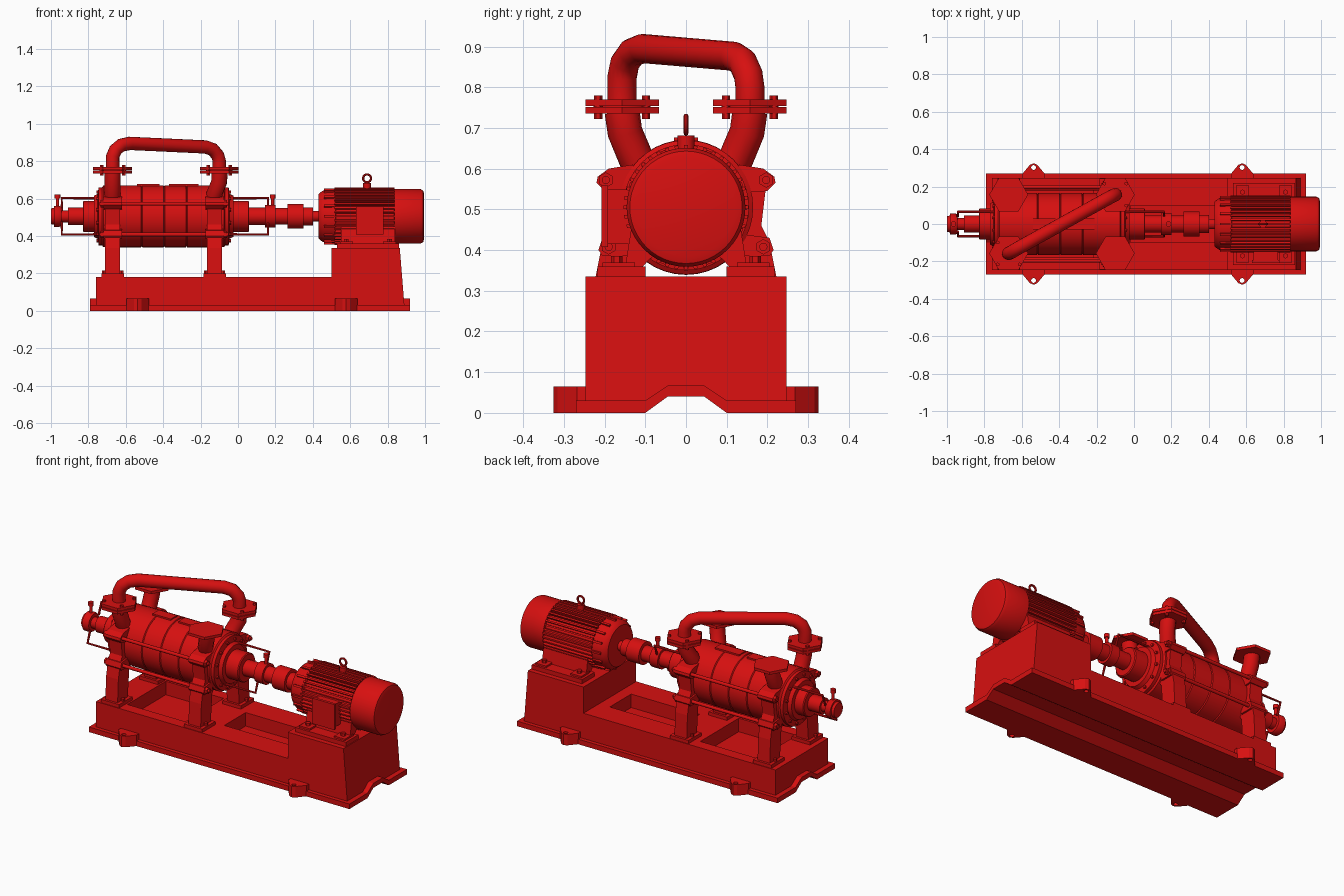
import bpy, bmesh, math
from mathutils import Vector, Matrix

if "Cube" in bpy.data.objects:
    bpy.data.objects.remove(bpy.data.objects["Cube"])

RED = (0.68, 0.005, 0.005, 1)
paint = bpy.data.materials.new("red paint")
paint.use_nodes = True
paint.diffuse_color = RED
paint.node_tree.nodes["Principled BSDF"].inputs["Base Color"].default_value = RED
AXIS = 0.505  # height of the shaft line


def finish(name, bm, smooth=True):
    bmesh.ops.recalc_face_normals(bm, faces=bm.faces)
    me = bpy.data.meshes.new(name)
    bm.to_mesh(me)
    bm.free()
    me.materials.append(paint)
    ob = bpy.data.objects.new(name, me)
    bpy.context.collection.objects.link(ob)
    if smooth:
        select(ob)
        bpy.ops.object.shade_smooth_by_angle(angle=math.radians(32))
    return ob


def select(ob):
    bpy.ops.object.select_all(action='DESELECT')
    ob.select_set(True)
    bpy.context.view_layer.objects.active = ob


def prism(name, pts, axis, a, b):
    """Extrude a 2D outline along an axis from a to b."""
    place = {'x': lambda p, t: (t, p[0], p[1]),
             'y': lambda p, t: (p[0], t, p[1]),
             'z': lambda p, t: (p[0], p[1], t)}[axis]
    bm = bmesh.new()
    lo = [bm.verts.new(place(p, a)) for p in pts]
    hi = [bm.verts.new(place(p, b)) for p in pts]
    bm.faces.new(lo)
    bm.faces.new(hi)
    for i in range(len(pts)):
        j = (i + 1) % len(pts)
        bm.faces.new((lo[i], lo[j], hi[j], hi[i]))
    return finish(name, bm, False)


def box(name, x0, x1, y0, y1, z0, z1):
    return prism(name, [(x0, y0), (x1, y0), (x1, y1), (x0, y1)], 'z', z0, z1)


def lathe(name, prof, n=40):
    """Revolve (x, radius) points about the shaft line."""
    bm = bmesh.new()
    rings = []
    for x, r in prof:
        rings.append([bm.verts.new((x, r * math.sin(math.tau * i / n),
                                    AXIS + r * math.cos(math.tau * i / n))) for i in range(n)])
    for p, q in zip(rings, rings[1:]):
        for i in range(n):
            j = (i + 1) % n
            bm.faces.new((p[i], p[j], q[j], q[i]))
    bm.faces.new(rings[0])
    bm.faces.new(rings[-1])
    return finish(name, bm)


def rod(name, a, b, r, n=12):
    a, b = Vector(a), Vector(b)
    bm = bmesh.new()
    m = Matrix.Translation((a + b) / 2) @ (b - a).to_track_quat('Z', 'Y').to_matrix().to_4x4()
    bmesh.ops.create_cone(bm, cap_ends=True, segments=n, radius1=r, radius2=r,
                          depth=(b - a).length, matrix=m)
    return finish(name, bm, n > 6)


def pipe(name, pts, r, res=4):
    cu = bpy.data.curves.new(name, 'CURVE')
    cu.dimensions = '3D'
    cu.bevel_depth, cu.bevel_resolution, cu.use_fill_caps = r, res, True
    sp = cu.splines.new('POLY')
    sp.points.add(len(pts) - 1)
    for p, co in zip(sp.points, pts):
        p.co = (*co, 1)
    cu.materials.append(paint)
    ob = bpy.data.objects.new(name, cu)
    bpy.context.collection.objects.link(ob)
    select(ob)
    bpy.ops.object.convert(target='MESH')
    bpy.ops.object.shade_smooth_by_angle(angle=math.radians(32))


def cut(ob, cutter):
    mod = ob.modifiers.new("cut", 'BOOLEAN')
    mod.operation, mod.object, mod.solver = 'DIFFERENCE', cutter, 'EXACT'
    select(ob)
    bpy.ops.object.modifier_apply(modifier=mod.name)
    bpy.data.objects.remove(cutter)


# Bed: arched skirt, body with motor pedestal, pockets
arch = [(-.1, 0), (-.045, .04), (.045, .04), (.1, 0)]
prism("bed_skirt", [(-.27, 0)] + arch + [(.27, 0), (.27, .03), (.1, .03), (.045, .067),
      (-.045, .067), (-.1, .03), (-.27, .03)], 'x', -.79, .92)
bed = prism("bed_body", [(-.76, .025), (-.76, .18), (.5, .18), (.5, .335), (.865, .335),
            (.89, .025)], 'y', -.247, .247)
cut(bed, prism("channel_cutter", [(-.1, 0), (-.045, .045), (.045, .045), (.1, 0)], 'x', -1, 1))
for x0, x1, w in [(-.6, -.22, .18), (-.02, .43, .1)]:
    cut(bed, box("pocket_cutter", x0, x1, -w, w, .1, .3))

# Lifting lugs on the bed sides
for x in (-.537, .578):
    for s in (-1, 1):
        lug = prism("lifting_lug", [(x - .06, s * .24), (x - .06, s * .268), (x - .02, s * .316),
                    (x, s * .325), (x + .02, s * .316), (x + .06, s * .268), (x + .06, s * .24)],
                    'z', 0, .065)
        cut(lug, rod("hole_cutter", (x, s * .302, -.1), (x, s * .302, .2), .013))

# Pump barrel: stage rings with shallow grooves
prof = []
edges = [-.64, -.515, -.395, -.275, -.155]
for a, b in zip(edges, edges[1:]):
    prof += [(a, .16), (a + .004, .166), (b - .004, .166), (b, .16)]
lathe("pump_barrel", [p for i, p in enumerate(prof) if i % 4 or i == 0])
for x0, x1 in ((-.54, -.42), (-.37, -.21)):
    box("barrel_top_pad", x0, x1, -.03, .03, AXIS + .15, AXIS + .172)

# End casings with legs, ears, and nozzles
for cx, out in ((-.67, -1), (-.125, 1)):
    lathe("end_casing", [(cx - .06, .15), (cx - .05, .165), (cx + .05, .165), (cx + .06, .15)])
    lathe("end_cover", [(cx + out * .04, .155), (cx + out * .075, .155),
                        (cx + out * .08, .12), (cx + out * .1, .11)])
    for i in range(12):
        a = math.tau * (i + .5) / 12
        y, z = .135 * math.sin(a), AXIS + .135 * math.cos(a)
        rod("cover_bolt", (cx + out * .07, y, z), (cx + out * .087, y, z), .009, 6)
    for s in (-1, 1):
        prism("pump_leg", [(s * y, z) for y, z in ((.08, .42), (.12, .36), (.135, .18), (.23, .18),
              (.222, .335), (.205, .42), (.185, .46), (.197, .56), (.14, .6))],
              'x', cx - .04, cx + .04)
        box("pump_foot", cx - .06, cx + .06, *sorted((s * .12, s * .243)), .18, .2)
        for dx in (-.048, .048):
            rod("foot_bolt", (cx + dx, s * .19, .19), (cx + dx, s * .19, .215), .01, 6)
        # Ears that carry the long tie rods
        prism("upper_ear", [(s * y, z) for y, z in ((.13, .54), (.2, .545), (.22, .565), (.217, .58),
              (.19, .6), (.13, .61))], 'x', cx - .05, cx + .05)
        prism("lower_ear", [(s * y, z) for y, z in ((.13, .385), (.205, .385), (.215, .4),
              (.205, .43), (.13, .44))], 'x', cx - .05, cx + .05)
        # Bent neck up to the hexagonal flange
        nx = cx + (.025 if out > 0 else 0)
        pipe("nozzle_neck", [(cx, s * .08, .54), (cx, s * .125, .63), (nx, s * .15, .69),
                             (nx, s * .157, .74)], .043)
        piped = s == out
        hexa = [(nx + .104 * math.cos(math.tau * k / 6), s * .157 + .104 * math.sin(math.tau * k / 6))
                for k in range(6)]
        prism("nozzle_flange", hexa, 'z', .735, .751)
        if piped:
            prism("pipe_flange", hexa, 'z', .754, .77)
            rod("flange_gasket", (nx, s * .157, .75), (nx, s * .157, .755), .07, 24)
            for k in range(4):
                a = math.tau * (k + .5) / 4
                bx, by = nx + .083 * math.cos(a), s * .157 + .083 * math.sin(a)
                rod("flange_bolt", (bx, by, .722), (bx, by, .78), .01, 6)

# Tie rods along the barrel
for s in (-1, 1):
    for y, z in ((.197, .572), (.19, .408)):
        rod("tie_rod", (-.74, s * y, z), (-.05, s * y, z), .01)
        for x in (-.735, -.08):
            rod("tie_nut", (x, s * y, z), (x + .02, s * y, z), .019, 6)

# Crossover pipe
pipe("crossover_pipe", [(-.67, -.157, .76), (-.67, -.157, .825), (-.655, -.15, .86),
     (-.625, -.132, .885), (-.58, -.107, .895), (-.175, .117, .876), (-.135, .139, .862),
     (-.108, .153, .83), (-.1, .157, .8), (-.1, .157, .76)], .036, 6)

# Shaft, seal housings, bearings and coupling
lathe("left_bearing", [(-.72, .083), (-.825, .083), (-.83, .078), (-.83, .046), (-.908, .046),
      (-.908, .032), (-.945, .032), (-.945, .05), (-.955, .056), (-.985, .056), (-.985, .045), (-1, .042)])
lathe("right_bearing", [(-.06, .083), (.055, .083), (.06, .078), (.06, .046), (.145, .046),
      (.145, .06), (.2, .06), (.2, .045), (.265, .045), (.265, .066), (.35, .066), (.35, .048),
      (.4, .048), (.4, .028), (.45, .028)])
for x in (-.965, .185):
    rod("grease_stem", (x, 0, AXIS), (x, 0, .605), .009)
    rod("grease_cup", (x, 0, .6), (x, 0, .622), .015)
for x0, x1 in ((-.72, -.942), (-.06, .16)):
    for s in (-1, 1):
        z = AXIS + s * .097
        pipe("flush_tube", [(x0, s * .065, z), (x1, s * .065, z), (x1, s * .04, AXIS + s * .03)], .007, 2)

# Motor: end bell, core, fan cover
lathe("motor_body", [(.43, .07), (.43, .118), (.437, .125), (.455, .138), (.52, .143), (.525, .132),
      (.835, .132), (.837, .146), (.975, .146), (.99, .138), (.995, .12)], 48)
FINS = 40
for i in range(FINS):
    a = math.tau * i / FINS
    fin = box("motor_fin", .515, .837, -.0045, .0045, .12, .153)
    fin.matrix_world = Matrix.Translation((0, 0, AXIS)) @ Matrix.Rotation(a, 4, 'X')
for i in range(16):
    a = math.tau * i / 16
    rib = box("end_bell_rib", .46, .517, -.006, .006, .12, .15)
    rib.matrix_world = Matrix.Translation((0, 0, AXIS)) @ Matrix.Rotation(a, 4, 'X')

# Motor feet
for s in (-1, 1):
    box("motor_foot", .53, .86, *sorted((s * .1, s * .218)), .335, .36)
    prism("foot_web", [(s * y, z) for y, z in ((.07, .4), (.11, .355), (.15, .355), (.135, .45))],
          'x', .55, .84)
    for x in (.58, .81):
        box("foot_pad", x - .035, x + .035, *sorted((s * .125, s * .205)), .355, .37)
        rod("motor_bolt", (x, s * .17, .36), (x, s * .17, .385), .014, 6)

# Terminal box
box("terminal_box", .64, .77, -.195, -.12, .415, .55)
box("terminal_lid", .632, .778, -.208, -.192, .407, .558)

# Lifting eye
rod("eye_boss", (.69, 0, .63), (.69, 0, .682), .021)
bpy.ops.mesh.primitive_torus_add(location=(.69, 0, .708), rotation=(math.pi / 2, 0, 0),
                                 major_radius=.021, minor_radius=.006,
                                 major_segments=24, minor_segments=8)
eye = bpy.context.object
eye.name = "lifting_eye"
eye.data.materials.append(paint)
bpy.ops.object.shade_smooth_by_angle(angle=math.radians(40))
